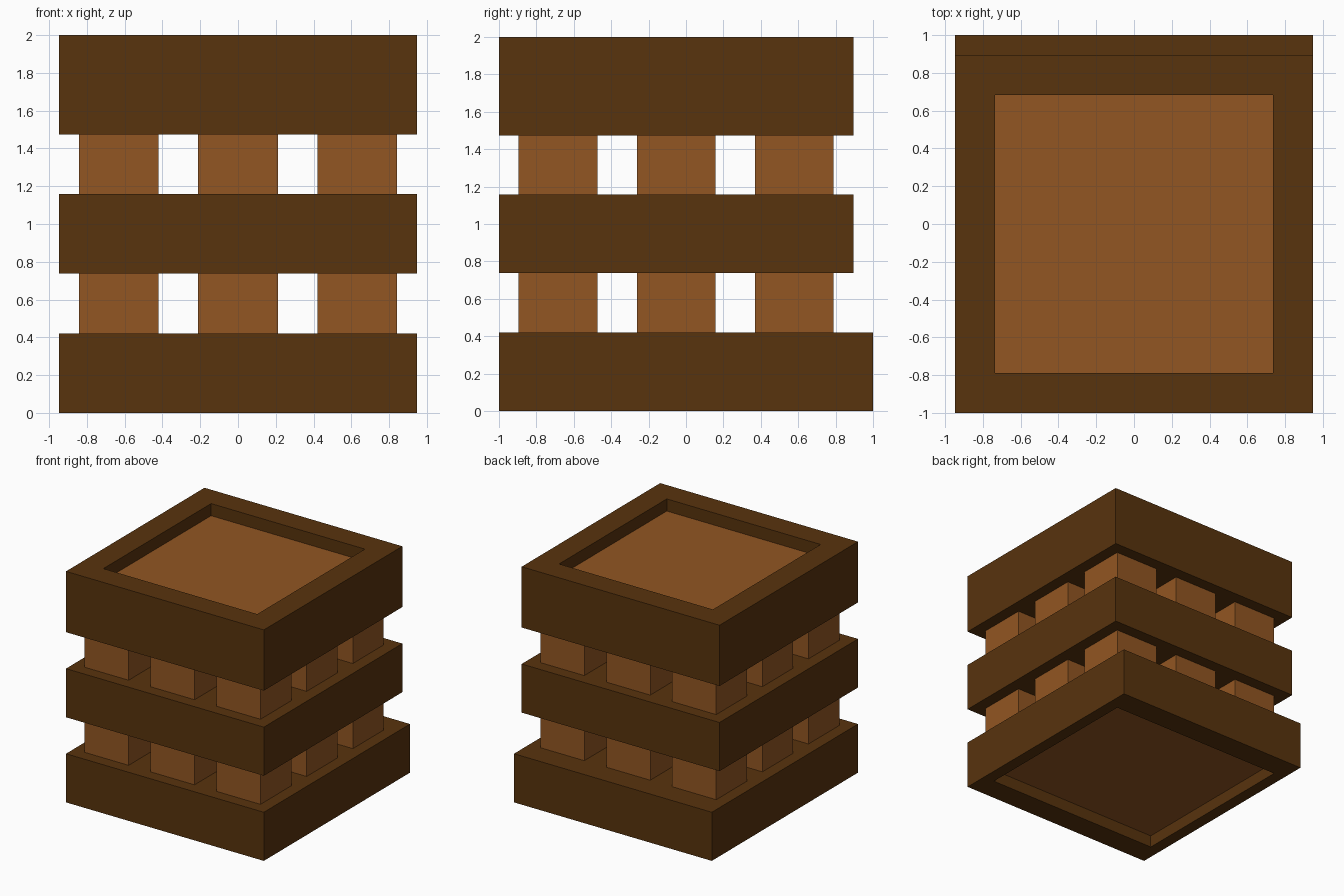
import bpy, bmesh

if "Cube" in bpy.data.objects:
    bpy.data.objects.remove(bpy.data.objects["Cube"])

U = 2 / 19  # the model sits on a regular grid of this size


def material(name, rgb):
    m = bpy.data.materials.new(name)
    m.diffuse_color = (*rgb, 1)
    m.use_nodes = True
    m.node_tree.nodes["Principled BSDF"].inputs["Base Color"].default_value = m.diffuse_color
    return m


DARK = material("dark_wood", (0.098, 0.033, 0.004))
LIGHT = material("light_wood", (0.287, 0.093, 0.016))


def ring(bm, x0, x1, y0, y1, z):
    return [bm.verts.new((x, y, z)) for x, y in ((x0, y0), (x1, y0), (x1, y1), (x0, y1))]


def block(name, x, y, z, mat, recess=None):
    """Box between x, y, z ranges. recess = (x range, y range, floor z, rim z)."""
    bm = bmesh.new()
    low, high = ring(bm, *x, *y, z[0]), ring(bm, *x, *y, z[1])
    rings = [low, high]
    if recess:
        rx, ry, floor, rim = recess
        if rim == z[0]:
            rings.reverse()
        rings += [ring(bm, *rx, *ry, rim), ring(bm, *rx, *ry, floor)]
    for a, b in zip(rings, rings[1:]):
        for i in range(4):
            j = (i + 1) % 4
            bm.faces.new((a[i], a[j], b[j], b[i]))
    bm.faces.new(rings[0])
    end = bm.faces.new(rings[-1])
    if recess:
        end.material_index = 1  # inset panel
    bmesh.ops.recalc_face_normals(bm, faces=bm.faces)
    me = bpy.data.meshes.new(name)
    bm.to_mesh(me)
    bm.free()
    me.materials.append(mat)
    if recess:
        me.materials.append(LIGHT)
    ob = bpy.data.objects.new(name, me)
    bpy.context.collection.objects.link(ob)


W = (-9 * U, 9 * U)

# Three slabs: recessed underneath, plain, recessed on top
block("bottom_slab", W, (-1, 1), (0, 4 * U), DARK,
      ((-8 * U, 8 * U), (-7.5 * U, 7.5 * U), U, 0))
block("middle_slab", W, (-1, 8.5 * U), (7 * U, 11 * U), DARK)
block("top_slab", W, (-1, 8.5 * U), (14 * U, 2), DARK,
      ((-7 * U, 7 * U), (-7.5 * U, 6.5 * U), 18 * U, 2))

# Two layers of square posts, three by three
for layer, z in (("lower", (4 * U, 7 * U)), ("upper", (11 * U, 14 * U))):
    for i in range(3):
        for j in range(3):
            x, y = (-8 + 6 * i) * U, (-8.5 + 6 * j) * U
            block(f"{layer}_post_{i}_{j}", (x, x + 4 * U), (y, y + 4 * U), z, LIGHT)
